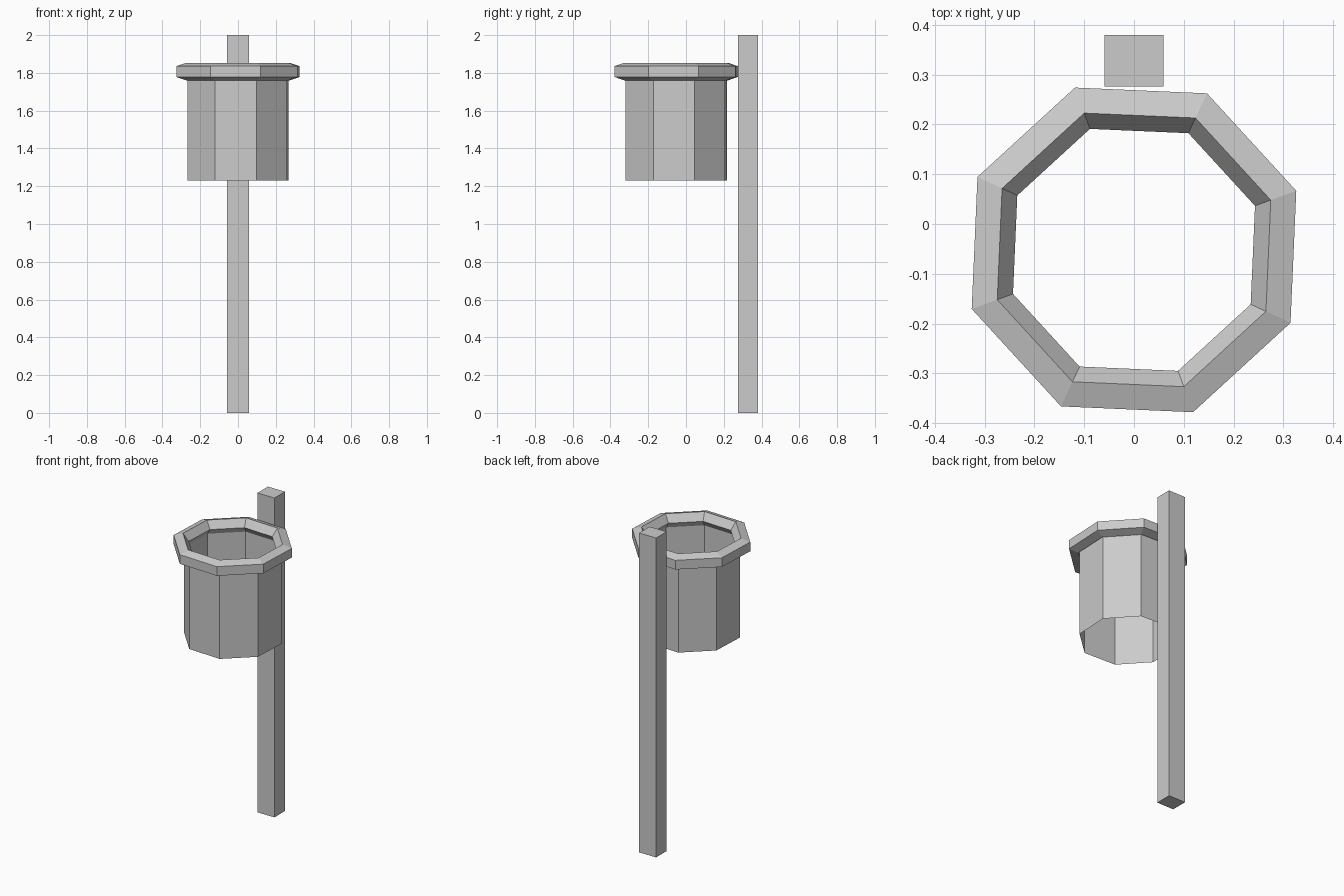
import bpy, bmesh
from math import sin, cos, radians, pi

if "Cube" in bpy.data.objects:
    bpy.data.objects.remove(bpy.data.objects["Cube"])

CX, CY = 0.0, -0.052      # basket axis
SIDES, TURN = 8, radians(20)


def finish(name, bm):
    bmesh.ops.recalc_face_normals(bm, faces=bm.faces)
    mesh = bpy.data.meshes.new(name)
    bm.to_mesh(mesh)
    bm.free()
    obj = bpy.data.objects.new(name, mesh)
    bpy.context.collection.objects.link(obj)
    return obj


def lathe(name, profile, closed):
    """Turn an (r, z) profile into an octagonal ring of flat faces."""
    bm = bmesh.new()
    rings = []
    for k in range(SIDES):
        a = TURN + 2 * pi * k / SIDES
        rings.append([bm.verts.new((CX + r * cos(a), CY + r * sin(a), z))
                      for r, z in profile])
    n = len(profile)
    for k in range(SIDES):
        p, q = rings[k], rings[(k + 1) % SIDES]
        for i in range(n if closed else n - 1):
            j = (i + 1) % n
            bm.faces.new((p[i], q[i], q[j], p[j]))
    return finish(name, bm)


# square-cut post
bm = bmesh.new()
bmesh.ops.create_cube(bm, size=1)
bmesh.ops.scale(bm, vec=(0.118, 0.104, 2.0), verts=bm.verts)
bmesh.ops.translate(bm, vec=(0, 0.328, 1.0), verts=bm.verts)
finish("post", bm)

# open-ended thin basket wall
lathe("basket_wall", [(0.285, 1.23), (0.285, 1.807)], closed=False)

# rim with a five-sided section, point facing inward
R, r, Z = 0.3075, 0.0488, 1.807
section = [(R - r * cos(2 * pi * i / 5), Z + r * sin(2 * pi * i / 5))
           for i in range(5)]
lathe("basket_rim", section, closed=True)
